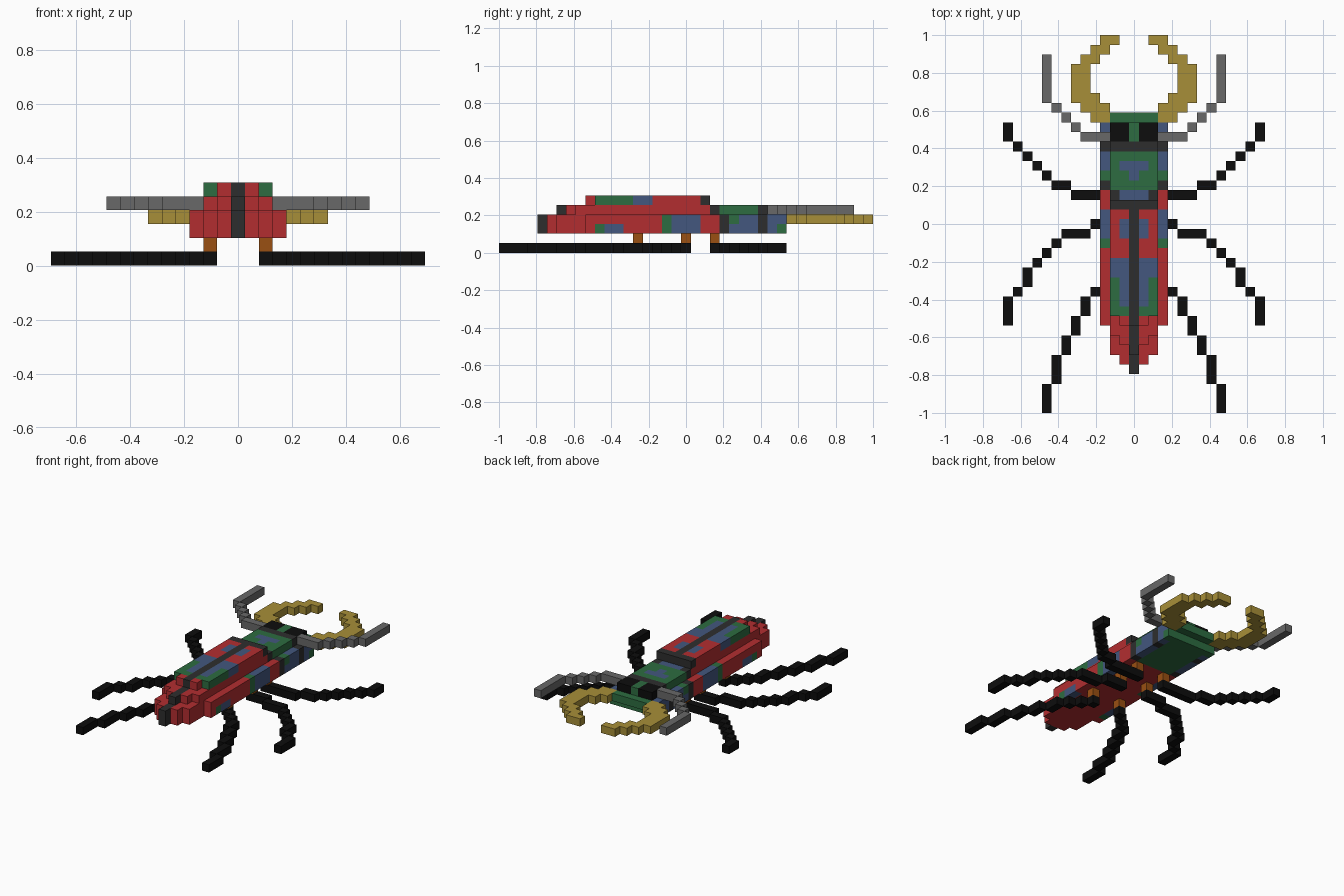
import bpy

cube = bpy.data.objects.get("Cube")
if cube:
    bpy.data.objects.remove(cube, do_unlink=True)

V = 2 / 39  # size of one block

COLOURS = {
    "red": (0.45, 0.027, 0.03), "green": (0.026, 0.15, 0.052),
    "blue": (0.056, 0.095, 0.21), "charcoal": (0.027, 0.027, 0.027),
    "black": (0.004, 0.004, 0.004), "gold": (0.39, 0.275, 0.04),
    "grey": (0.14, 0.14, 0.14), "orange": (0.32, 0.08, 0.006),
}
MATS = {}
for name, rgb in COLOURS.items():
    m = bpy.data.materials.new(name)
    m.use_nodes = True
    m.diffuse_color = (*rgb, 1)
    bsdf = m.node_tree.nodes["Principled BSDF"]
    bsdf.inputs["Base Color"].default_value = (*rgb, 1)
    bsdf.inputs["Roughness"].default_value = 0.8
    MATS[name] = m

# Each face direction with its four corners around the block
FACES = {
    (1, 0, 0): ((1, 0, 0), (1, 1, 0), (1, 1, 1), (1, 0, 1)),
    (-1, 0, 0): ((0, 0, 0), (0, 0, 1), (0, 1, 1), (0, 1, 0)),
    (0, 1, 0): ((0, 1, 0), (0, 1, 1), (1, 1, 1), (1, 1, 0)),
    (0, -1, 0): ((0, 0, 0), (1, 0, 0), (1, 0, 1), (0, 0, 1)),
    (0, 0, 1): ((0, 0, 1), (1, 0, 1), (1, 1, 1), (0, 1, 1)),
    (0, 0, -1): ((0, 0, 0), (0, 1, 0), (1, 1, 0), (1, 0, 0)),
}


def fill(cells, colour, i0, i1, j0, j1, k0, k1):
    """Fill blocks for |x| index i0..i1 on both sides, y j0..j1, z k0..k1."""
    for i in range(i0, i1 + 1):
        for j in range(j0, j1 + 1):
            for k in range(k0, k1 + 1):
                cells[i, j, k] = cells[-i, j, k] = colour


def build(name, cells):
    """Turn blocks into one mesh holding only the outer faces."""
    verts, faces, slots, index = {}, [], [], []
    for (i, j, k), colour in cells.items():
        if colour not in slots:
            slots.append(colour)
        for (dx, dy, dz), corners in FACES.items():
            if (i + dx, j + dy, k + dz) in cells:
                continue
            faces.append([verts.setdefault((i + a, j + b, k + c), len(verts))
                          for a, b, c in corners])
            index.append(slots.index(colour))
    mesh = bpy.data.meshes.new(name)
    mesh.from_pydata([((x - 0.5) * V, y * V - 1, z * V) for x, y, z in verts], [], faces)
    for s in slots:
        mesh.materials.append(MATS[s])
    mesh.polygons.foreach_set("material_index", index)
    mesh.update()
    ob = bpy.data.objects.new(name, mesh)
    bpy.context.collection.objects.link(ob)


def build_pair(name, colour, k, runs):
    """Left and right copies of a one-block-high limb; runs are (i0, i1, j0, j1)."""
    for side, sign in (("left", 1), ("right", -1)):
        cells = {}
        for i0, i1, j0, j1 in runs:
            for i in range(i0, i1 + 1):
                for j in range(j0, j1 + 1):
                    cells[sign * i, j, k] = colour
        build(f"{side}_{name}", cells)


# Abdomen: tapered lower body with side patches
abdomen = {}
for half, j0, j1 in ((3, 9, 22), (2, 6, 8), (1, 5, 5)):
    fill(abdomen, "red", 0, half, j0, j1, 2, 3)
fill(abdomen, "charcoal", 0, 0, 4, 4, 2, 3)
fill(abdomen, "charcoal", 0, 0, 5, 5, 3, 3)
fill(abdomen, "green", 3, 3, 10, 10, 2, 2)
fill(abdomen, "blue", 3, 3, 11, 12, 2, 2)
fill(abdomen, "green", 3, 3, 17, 17, 2, 3)
fill(abdomen, "blue", 3, 3, 18, 20, 2, 3)
build("abdomen", abdomen)

# Wing cases: two steps high, with patches and a dark centre seam
wings = {}
fill(wings, "red", 0, 2, 8, 21, 4, 4)
fill(wings, "red", 0, 1, 7, 7, 4, 4)
fill(wings, "red", 0, 2, 10, 20, 5, 5)
fill(wings, "red", 0, 1, 9, 9, 5, 5)
fill(wings, "blue", 1, 1, 18, 19, 5, 5)
fill(wings, "blue", 1, 2, 14, 15, 5, 5)
fill(wings, "blue", 1, 1, 11, 13, 5, 5)
fill(wings, "green", 2, 2, 10, 13, 5, 5)
fill(wings, "green", 1, 1, 10, 10, 5, 5)
fill(wings, "charcoal", 0, 0, 6, 8, 4, 4)
fill(wings, "charcoal", 0, 0, 9, 20, 5, 5)
fill(wings, "charcoal", 0, 2, 21, 21, 5, 5)
fill(wings, "charcoal", 2, 2, 22, 22, 4, 4)
fill(wings, "blue", 0, 1, 22, 22, 4, 4)
build("wing_cases", wings)

# Thorax: green shield with blue marks and dark bands
thorax = {}
fill(thorax, "green", 0, 3, 23, 27, 2, 3)
fill(thorax, "green", 0, 2, 23, 26, 4, 4)
fill(thorax, "blue", 3, 3, 24, 26, 2, 3)
fill(thorax, "green", 3, 3, 24, 24, 3, 3)
fill(thorax, "charcoal", 3, 3, 23, 23, 2, 3)
fill(thorax, "charcoal", 3, 3, 27, 27, 2, 3)
fill(thorax, "charcoal", 0, 2, 27, 27, 4, 4)
fill(thorax, "blue", 0, 1, 25, 25, 4, 4)
fill(thorax, "blue", 0, 0, 24, 24, 4, 4)
build("thorax", thorax)

# Head with snout plate
head = {}
fill(head, "green", 0, 2, 28, 29, 2, 3)
fill(head, "blue", 3, 3, 28, 29, 2, 3)
fill(head, "green", 3, 3, 29, 29, 2, 2)
fill(head, "green", 0, 2, 30, 30, 3, 3)
fill(head, "green", 0, 0, 28, 29, 4, 4)
build("head", head)

# Eyes, mandibles and antennae
build_pair("eye", "black", 4, [(1, 2, 28, 29)])
build_pair("mandible", "gold", 3, [
    (3, 4, 30, 30), (3, 5, 31, 31), (4, 6, 32, 32), (5, 6, 33, 35),
    (4, 5, 36, 36), (3, 4, 37, 37), (2, 3, 38, 38)])
build_pair("antenna", "grey", 4, [
    (3, 5, 28, 28), (6, 6, 29, 29), (7, 7, 30, 30), (8, 8, 31, 31), (9, 9, 32, 36)])

# Legs lie flat on the ground, each under a hip block
LEGS = {
    "front": (22, [(2, 6, 22, 22), (7, 8, 23, 23), (9, 9, 24, 24), (10, 10, 25, 25),
                   (11, 11, 26, 26), (12, 12, 27, 27), (13, 13, 28, 29)]),
    "middle": (19, [(2, 4, 19, 19), (5, 7, 18, 18), (8, 8, 17, 17), (9, 9, 16, 16),
                    (10, 10, 15, 15), (11, 11, 13, 14), (12, 12, 12, 12), (13, 13, 9, 11)]),
    "rear": (14, [(2, 2, 14, 14), (3, 3, 13, 13), (4, 4, 12, 12), (5, 5, 10, 11),
                  (6, 6, 8, 9), (7, 7, 6, 7), (8, 8, 3, 5), (9, 9, 0, 2)]),
}
for name, (j, runs) in LEGS.items():
    build_pair(f"{name}_hip", "orange", 1, [(2, 2, j, j)])
    build_pair(f"{name}_leg", "black", 0, runs)
